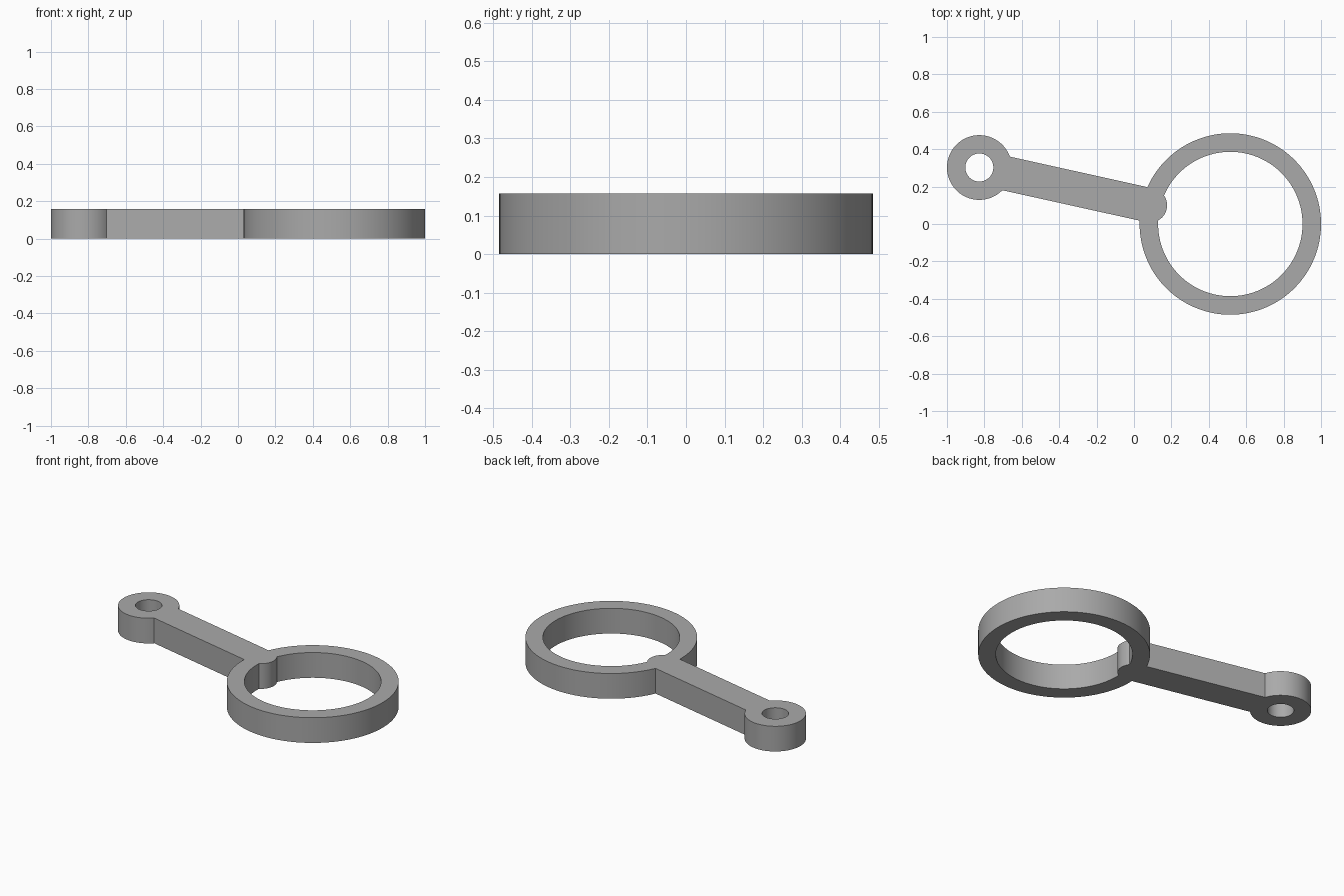
import bpy, bmesh
from math import cos, sin, pi, atan2, radians
from mathutils import Vector

cube = bpy.data.objects.get("Cube")
if cube:
    bpy.data.objects.remove(cube, do_unlink=True)

HEIGHT = 0.157
RING = Vector((0.515, 0))
EYE = Vector((-0.827, 0.302))
TIP = Vector((0.085, 0.1))
ARM_RADIUS = 0.092

grey = bpy.data.materials.new("plain grey")
grey.use_nodes = True
grey.diffuse_color = (0.4, 0.4, 0.4, 1)
grey.node_tree.nodes["Principled BSDF"].inputs["Base Color"].default_value = grey.diffuse_color


def arc(centre, radius, start=0, sweep=2 * pi, steps=128):
    return [centre + radius * Vector((cos(start + sweep * i / steps),
                                      sin(start + sweep * i / steps)))
            for i in range(steps)]


def prism(name, outline, bottom=0, top=HEIGHT):
    """Extrude a closed outline straight up."""
    bm = bmesh.new()
    base = bm.faces.new([bm.verts.new((p.x, p.y, bottom)) for p in outline])
    up = bmesh.ops.extrude_face_region(bm, geom=[base])["geom"]
    bmesh.ops.translate(bm, vec=(0, 0, top - bottom),
                        verts=[v for v in up if isinstance(v, bmesh.types.BMVert)])
    bmesh.ops.recalc_face_normals(bm, faces=bm.faces)
    mesh = bpy.data.meshes.new(name)
    bm.to_mesh(mesh)
    bm.free()
    mesh.materials.append(grey)
    obj = bpy.data.objects.new(name, mesh)
    bpy.context.collection.objects.link(obj)
    return obj


def combine(target, tool, operation):
    """Apply a boolean and discard the tool."""
    mod = target.modifiers.new(operation.lower(), 'BOOLEAN')
    mod.object, mod.operation, mod.solver = tool, operation, 'EXACT'
    bpy.context.view_layer.objects.active = target
    bpy.ops.object.modifier_apply(modifier=mod.name)
    bpy.data.objects.remove(tool, do_unlink=True)


# Large open ring
body = prism("ring_lever", arc(RING, 0.485))
combine(body, prism("ring_bore", arc(RING, 0.386), -0.1, HEIGHT + 0.1), 'DIFFERENCE')

# Straight arm with a rounded tip reaching through the ring wall
along = TIP - EYE
angle = atan2(along.y, along.x)
side = Vector((-along.y, along.x)).normalized() * ARM_RADIUS
outline = arc(TIP, ARM_RADIUS, angle - pi / 2, pi, 48) + [TIP + side, EYE + side, EYE - side]
combine(body, prism("arm", outline), 'UNION')

# Small pivot eye and its hole
combine(body, prism("pivot_eye", arc(EYE, 0.173)), 'UNION')
combine(body, prism("pivot_hole", arc(EYE, 0.075, steps=64), -0.1, HEIGHT + 0.1), 'DIFFERENCE')

# Smooth walls, sharp rims
bpy.ops.object.select_all(action='DESELECT')
body.select_set(True)
bpy.context.view_layer.objects.active = body
bpy.ops.object.shade_smooth_by_angle(angle=radians(30))
